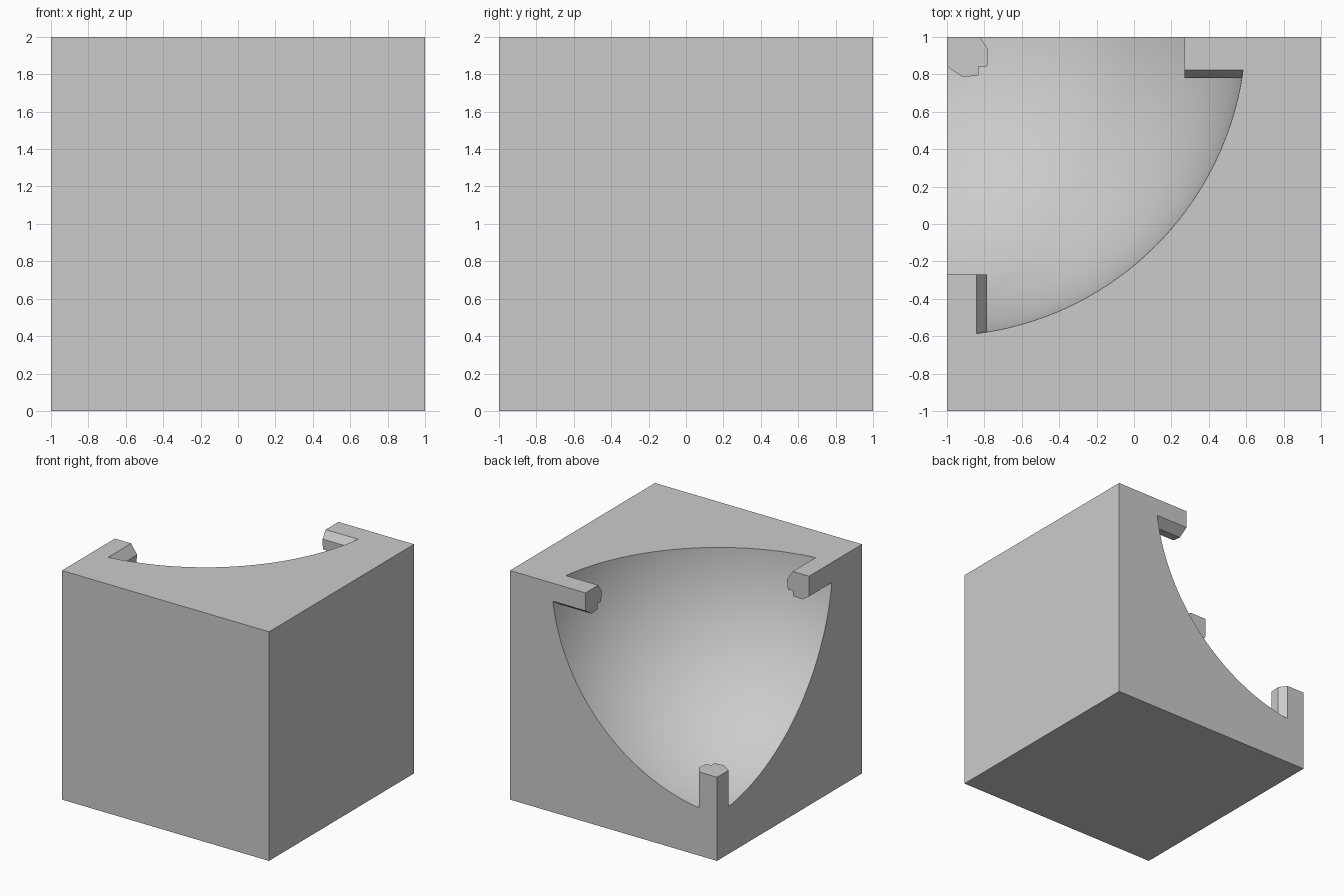
import bpy, bmesh, math
from mathutils import Vector

if "Cube" in bpy.data.objects:
    bpy.data.objects.remove(bpy.data.objects["Cube"], do_unlink=True)

CORNER = Vector((-1, 1, 2))        # scooped corner of the block
OFFSET, RADIUS = -0.05, 1.65       # hollow centre along the diagonal, hollow radius
ARM_TIP, ARM_ROOT = 1.27, 1.85     # distances from the corner along each edge

grey = bpy.data.materials.new("plain grey")
grey.use_nodes = True
colour = (0.6, 0.6, 0.6, 1)
grey.diffuse_color = colour
grey.node_tree.nodes["Principled BSDF"].inputs["Base Color"].default_value = colour


def from_corner(p):
    """Distances inward from the scooped corner to world position."""
    return CORNER + Vector((p[0], -p[1], -p[2]))


def new_object(name, bm):
    bmesh.ops.recalc_face_normals(bm, faces=bm.faces)
    mesh = bpy.data.meshes.new(name)
    bm.to_mesh(mesh)
    bm.free()
    obj = bpy.data.objects.new(name, mesh)
    bpy.context.collection.objects.link(obj)
    mesh.materials.append(grey)
    return obj


def subtract(target, cutter):
    mod = target.modifiers.new("cut", "BOOLEAN")
    mod.operation = "DIFFERENCE"
    mod.solver = "EXACT"
    mod.object = cutter
    bpy.context.view_layer.objects.active = target
    bpy.ops.object.modifier_apply(modifier=mod.name)
    bpy.data.objects.remove(cutter, do_unlink=True)


# Block
bm = bmesh.new()
bmesh.ops.create_cube(bm, size=2)
bmesh.ops.translate(bm, vec=(0, 0, 1), verts=bm.verts)
block = new_object("hollowed_block", bm)

# Ball that scoops out the corner
bm = bmesh.new()
bmesh.ops.create_uvsphere(bm, u_segments=160, v_segments=80, radius=RADIUS)
bmesh.ops.translate(bm, vec=from_corner((OFFSET,) * 3), verts=bm.verts)
ball = new_object("hollow_cutter", bm)
ball.hide_render = True

# Notched arms left standing along the three edges, one per axis
PROFILE = [(-0.5, -0.5), (0.176, -0.5), (0.176, 0), (0.22, 0.065), (0.215, 0.157),
           (0.168, 0.157), (0.168, 0.205), (0.085, 0.215), (0, 0.157), (-0.5, 0.157)]
for axis in range(3):
    bm = bmesh.new()
    rings = []
    for along in (ARM_TIP, ARM_ROOT):
        ring = []
        for a, b in PROFILE:
            p = [0, 0, 0]
            p[axis], p[(axis + 1) % 3], p[(axis + 2) % 3] = along, a, b
            ring.append(bm.verts.new(from_corner(p)))
        bm.faces.new(ring)
        rings.append(ring)
    n = len(PROFILE)
    for i in range(n):
        j = (i + 1) % n
        bm.faces.new((rings[0][i], rings[0][j], rings[1][j], rings[1][i]))
    subtract(ball, new_object("arm_keeper", bm))

subtract(block, ball)

# Smooth hollow, crisp edges
bpy.ops.object.select_all(action="DESELECT")
block.select_set(True)
bpy.context.view_layer.objects.active = block
bpy.ops.object.shade_smooth_by_angle(angle=math.radians(20))
